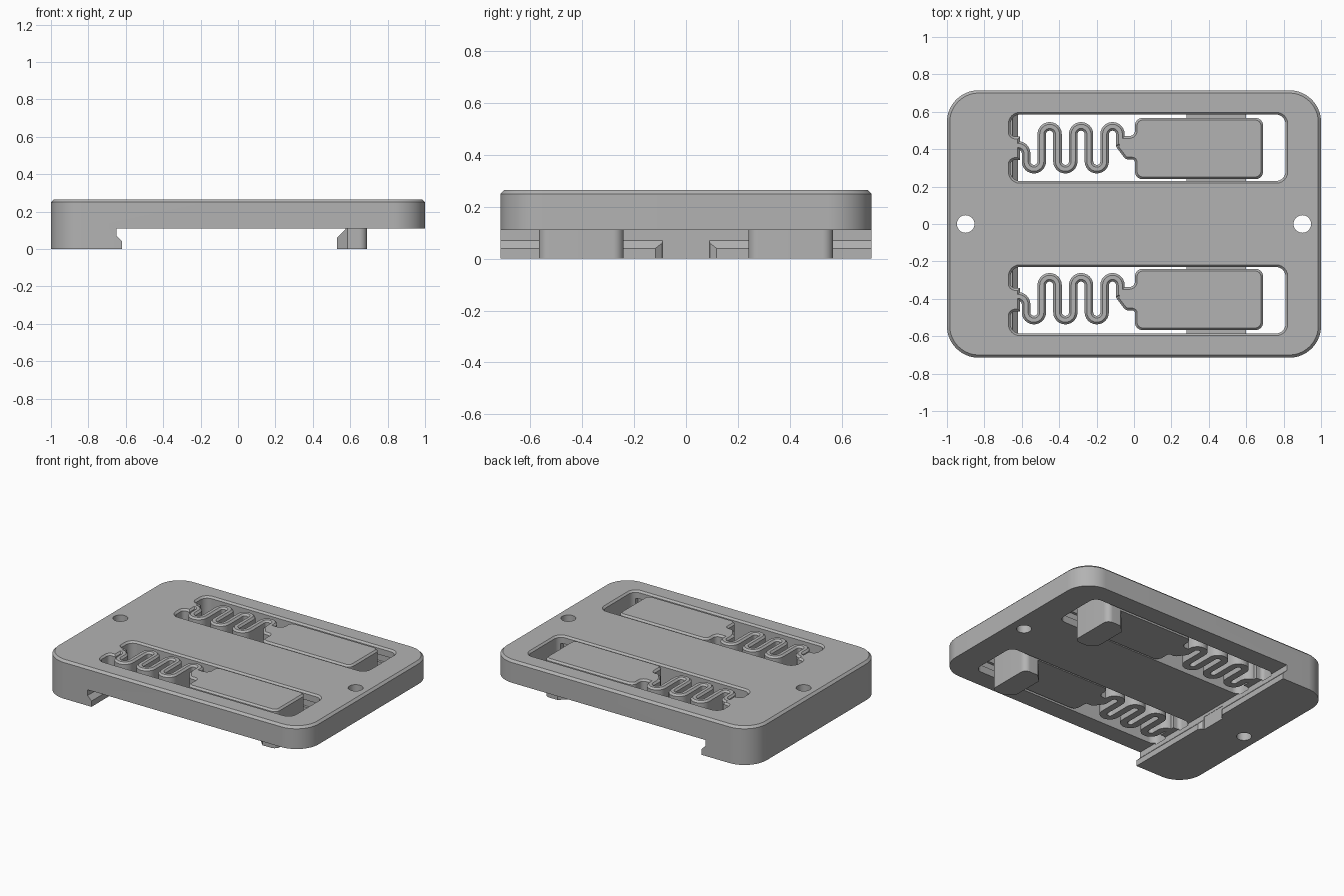
import bpy, bmesh, math
from mathutils import Vector, Matrix

if "Cube" in bpy.data.objects:
    bpy.data.objects.remove(bpy.data.objects["Cube"], do_unlink=True)

grey = bpy.data.materials.new("plain grey")
grey.use_nodes = True
grey.diffuse_color = (0.45, 0.45, 0.45, 1)
grey.node_tree.nodes["Principled BSDF"].inputs["Base Color"].default_value = grey.diffuse_color


def rounded(corners, segs=8):
    """Outline from (x, y[, radius]) corners, each replaced by an arc."""
    out = []
    for i, c in enumerate(corners):
        p = Vector(c[:2])
        r = c[2] if len(c) > 2 else 0
        if r == 0:
            out.append(p)
            continue
        a = (Vector(corners[i - 1][:2]) - p).normalized()
        b = (Vector(corners[(i + 1) % len(corners)][:2]) - p).normalized()
        half = a.angle(b) / 2
        d = r / math.tan(half)
        centre = p + (a + b).normalized() * r / math.sin(half)
        u, v = p + a * d - centre, p + b * d - centre
        out += [centre + u.lerp(v, k / segs).normalized() * r for k in range(segs + 1)]
    return out


def inset(pts, dist):
    """Mitred inset of a counter-clockwise outline."""
    out = []
    for i, p in enumerate(pts):
        a = (p - pts[i - 1]).normalized()
        b = (pts[(i + 1) % len(pts)] - p).normalized()
        na, nb = Vector((-a.y, a.x)), Vector((-b.y, b.x))
        out.append(p + (na + nb) * dist / (1 + na.dot(nb)))
    return out


def prism(name, pts, levels):
    """Solid through (z, inset) levels of one outline."""
    pts = [Vector(p) for p in pts]
    if sum(pts[i - 1].cross(p) for i, p in enumerate(pts)) < 0:
        pts.reverse()
    bm = bmesh.new()
    rings = [[bm.verts.new((*p, z)) for p in inset(pts, d)] for z, d in levels]
    n = len(pts)
    bm.faces.new(rings[0][::-1])
    bm.faces.new(rings[-1])
    for lo, hi in zip(rings, rings[1:]):
        for i in range(n):
            j = (i + 1) % n
            bm.faces.new((lo[i], lo[j], hi[j], hi[i]))
    mesh = bpy.data.meshes.new(name)
    bm.to_mesh(mesh)
    bm.free()
    obj = bpy.data.objects.new(name, mesh)
    bpy.context.collection.objects.link(obj)
    mesh.materials.append(grey)
    return obj


def side_prism(name, xz):
    """Profile in x and z, run along y."""
    obj = prism(name, xz, [(-1, 0), (1, 0)])
    obj.data.transform(Matrix.Rotation(math.pi / 2, 4, "X"))
    return obj


def box(name, x0, x1, y0, y1, z0, z1):
    return prism(name, [(x0, y0), (x1, y0), (x1, y1), (x0, y1)], [(z0, 0), (z1, 0)])


def activate(obj):
    bpy.ops.object.select_all(action="DESELECT")
    obj.select_set(True)
    bpy.context.view_layer.objects.active = obj


def carve(obj, tool, op="DIFFERENCE"):
    tool.hide_render = True
    mod = obj.modifiers.new("carve", "BOOLEAN")
    mod.operation, mod.solver, mod.object = op, "EXACT", tool
    activate(obj)
    bpy.ops.object.modifier_apply(modifier=mod.name)
    bpy.data.objects.remove(tool, do_unlink=True)


def finish(obj):
    activate(obj)
    bpy.ops.object.shade_smooth_by_angle(angle=math.radians(30))


TOP, UNDER, BEVEL = 0.265, 0.11, 0.012
BEVELLED = [(UNDER, 0), (TOP - BEVEL, 0), (TOP, BEVEL)]

# Base plate with its clamping lip along the right edge
plate = prism("base_plate", rounded([(sx, sy, 0.17) for sx, sy in
              ((-1, -0.715), (1, -0.715), (1, 0.715), (-1, 0.715))], 16),
              [(0, 0), (TOP - 0.015, 0), (TOP, 0.015)])
carve(plate, side_prism("underside_cutter", [(-0.62, -0.1), (1.1, -0.1), (1.1, UNDER),
                        (-0.65, UNDER), (-0.65, 0.07), (-0.62, 0.04)]))
carve(plate, prism("lip_notch_cutter", rounded([(-0.652, -0.09), (-0.64, -0.092), (-0.61, -0.13),
                   (-0.61, 0.13), (-0.64, 0.092), (-0.652, 0.09)]), [(-0.1, 0), (0.09, 0)]))

# Screw holes
for x in (-0.9, 0.9):
    ring = [(x + 0.047 * math.cos(k * math.pi / 16), 0.047 * math.sin(k * math.pi / 16))
            for k in range(32)]
    carve(plate, prism("hole_cutter", ring, [(-0.1, 0), (0.5, 0)]))

# Two slots with flared rims, guide grooves and a root tab for each spring
slot = rounded([(0.81, 0.23, 0.05), (0.81, 0.585, 0.05), (-0.66, 0.585, 0.05),
                (-0.66, 0.467, 0.025), (-0.61, 0.467), (-0.61, 0.343),
                (-0.66, 0.343, 0.025), (-0.66, 0.23, 0.05)])
for s in (1, -1):
    carve(plate, prism("slot_cutter", [(p.x, s * p.y) for p in slot],
                       [(0.1, 0), (TOP - BEVEL, 0), (TOP + 0.004, -BEVEL - 0.004)]))
    carve(plate, box("groove_cutter", 0.26, 0.79, *sorted((s * 0.212, s * 0.603)), 0.16, 0.21))
finish(plate)


# Zigzag spring centre line: vertical runs joined by half circles
def spring_path():
    r, x, low, high = 0.042, -0.577, 0.335, 0.48
    path = [Vector((-0.645, 0.42))]
    path += [Vector((-0.62 + 0.043 * math.sin(t), 0.377 + 0.043 * math.cos(t)))
             for t in (k * math.pi / 16 for k in range(9))]
    for turn in range(6):
        up = turn % 2
        for k in range(13):
            t = k * math.pi / 12
            y = high + r * math.sin(t) if up else low - r * math.sin(t)
            path.append(Vector((x + r - r * math.cos(t), y)))
        x += 2 * r
    return path + [Vector((x, 0.415))]


def ribbon(path, width):
    """Closed outline around an open path."""
    left, right = [], []
    for i, p in enumerate(path):
        d = (path[min(i + 1, len(path) - 1)] - path[max(i - 1, 0)]).normalized()
        side = Vector((-d.y, d.x)) * width / 2
        left.append(p + side)
        right.append(p - side)
    return left + right[::-1]


block = rounded([(0.69, 0.24, 0.04), (0.69, 0.567, 0.04), (0.005, 0.567, 0.04),
                 (0.005, 0.47, 0.03), (-0.075, 0.47), (-0.094, 0.41, 0.01),
                 (-0.045, 0.345, 0.03), (0.005, 0.345, 0.015), (0.005, 0.24, 0.04)])
hook_plan = rounded([(0.53, 0.295), (0.585, 0.24), (0.69, 0.24, 0.04),
                     (0.69, 0.567, 0.04), (0.585, 0.567), (0.53, 0.512)])

# Sliding latches, one in each slot
for name, shift in (("back", 0), ("front", -0.807)):
    spring = prism(name + "_spring", ribbon(spring_path(), 0.046), BEVELLED)
    slider = prism(name + "_latch_block", block, BEVELLED)
    tongue = box(name + "_guide_tongue", 0.28, 0.6, 0.222, 0.588, 0.165, 0.205)
    hook = prism(name + "_latch_hook", hook_plan, [(0, 0), (UNDER + 0.005, 0)])
    carve(hook, side_prism("hook_profile", [(0.5, -0.1), (0.75, -0.1), (0.75, 0.2),
                           (0.575, 0.2), (0.575, 0.105), (0.5, 0.03)]), "INTERSECT")
    for part in (spring, slider, tongue, hook):
        part.data.transform(Matrix.Translation((0, shift, 0)))
        finish(part)
